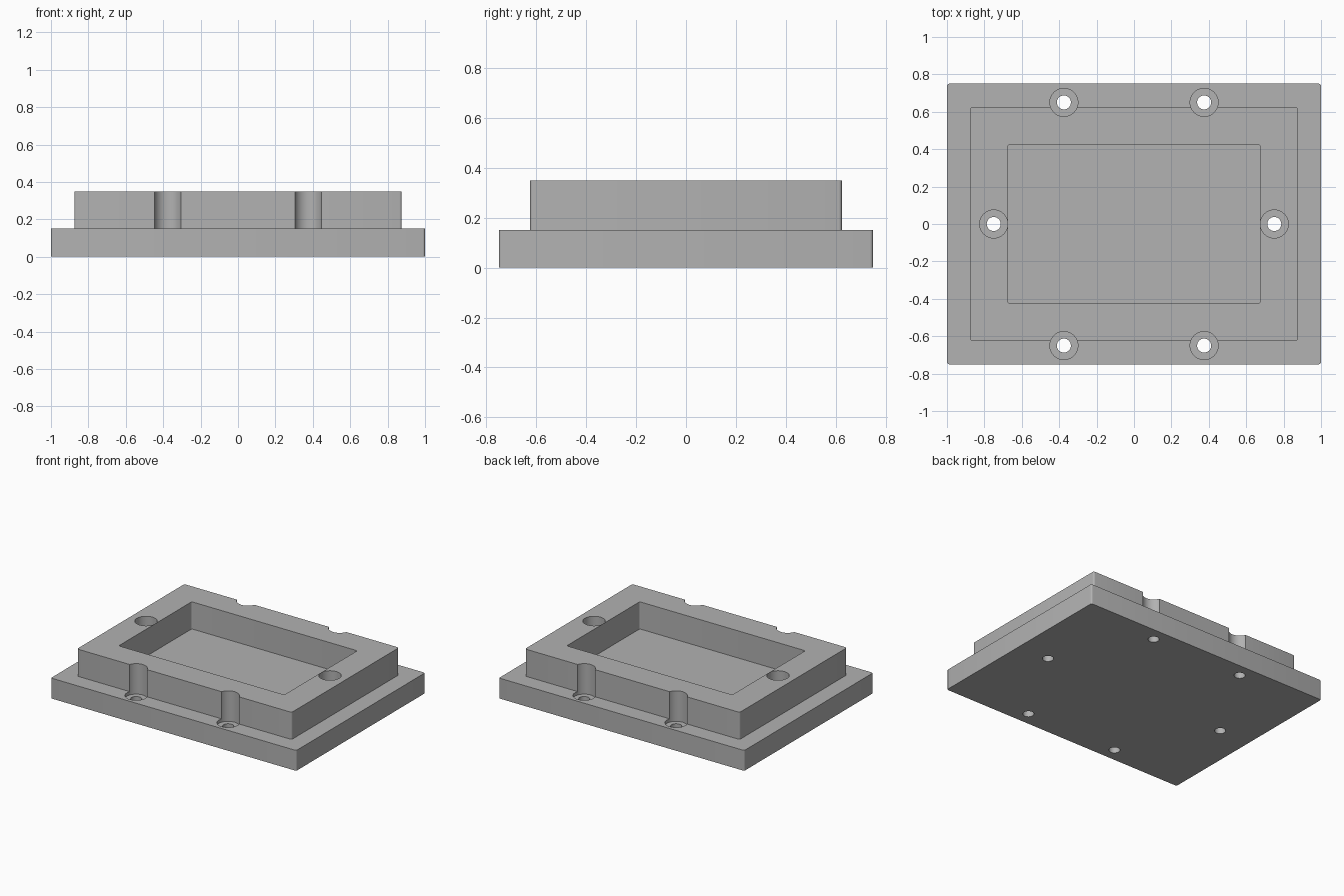
import bpy, bmesh, math

if "Cube" in bpy.data.objects:
    bpy.data.objects.remove(bpy.data.objects["Cube"])

grey = bpy.data.materials.new("plain grey")
grey.diffuse_color = (0.445, 0.445, 0.445, 1)
grey.use_nodes = True
grey.node_tree.nodes["Principled BSDF"].inputs["Base Color"].default_value = grey.diffuse_color


def prism(name, outline, z0, z1):
    """Closed solid from a counter-clockwise outline."""
    bm = bmesh.new()
    low = [bm.verts.new((x, y, z0)) for x, y in outline]
    high = [bm.verts.new((x, y, z1)) for x, y in outline]
    bm.faces.new(low[::-1])
    bm.faces.new(high)
    n = len(outline)
    for i in range(n):
        j = (i + 1) % n
        bm.faces.new((low[i], low[j], high[j], high[i]))
    mesh = bpy.data.meshes.new(name)
    bm.to_mesh(mesh)
    bm.free()
    mesh.materials.append(grey)
    obj = bpy.data.objects.new(name, mesh)
    bpy.context.collection.objects.link(obj)
    return obj


def rounded_rect(hx, hy, r=0.0125, steps=4):
    pts = []
    corners = [(1, 1), (-1, 1), (-1, -1), (1, -1)]
    for q, (sx, sy) in enumerate(corners):
        for k in range(steps + 1):
            a = math.pi / 2 * (q + k / steps)
            pts.append((sx * (hx - r) + r * math.cos(a),
                        sy * (hy - r) + r * math.sin(a)))
    return pts


def circle(cx, cy, r, n=48):
    return [(cx + r * math.cos(math.tau * i / n),
             cy + r * math.sin(math.tau * i / n)) for i in range(n)]


def combine(target, tool, operation):
    mod = target.modifiers.new("boolean", 'BOOLEAN')
    mod.operation = operation
    mod.solver = 'EXACT'
    mod.object = tool
    bpy.context.view_layer.objects.active = target
    bpy.ops.object.modifier_apply(modifier=mod.name)
    bpy.data.objects.remove(tool)


# Flanged base plate with the raised block on top
body = prism("mounting_block", rounded_rect(1.0, 0.75), 0, 0.15)
combine(body, prism("raised_block", rounded_rect(0.875, 0.625), 0.1, 0.35), 'UNION')

# Rectangular pocket
combine(body, prism("pocket", rounded_rect(0.675, 0.425), 0.15, 0.5), 'DIFFERENCE')

# Six counterbored through holes
holes = [(sx * 0.375, sy * 0.65) for sx in (-1, 1) for sy in (-1, 1)]
holes += [(-0.75, 0), (0.75, 0)]
for x, y in holes:
    combine(body, prism("counterbore", circle(x, y, 0.075), 0.125, 0.5), 'DIFFERENCE')
    combine(body, prism("bolt_hole", circle(x, y, 0.0375), -0.1, 0.5), 'DIFFERENCE')

# Smooth hole walls and corners, crisp edges elsewhere
bpy.ops.object.select_all(action='DESELECT')
body.select_set(True)
bpy.context.view_layer.objects.active = body
bpy.ops.object.shade_smooth_by_angle(angle=math.radians(30))
